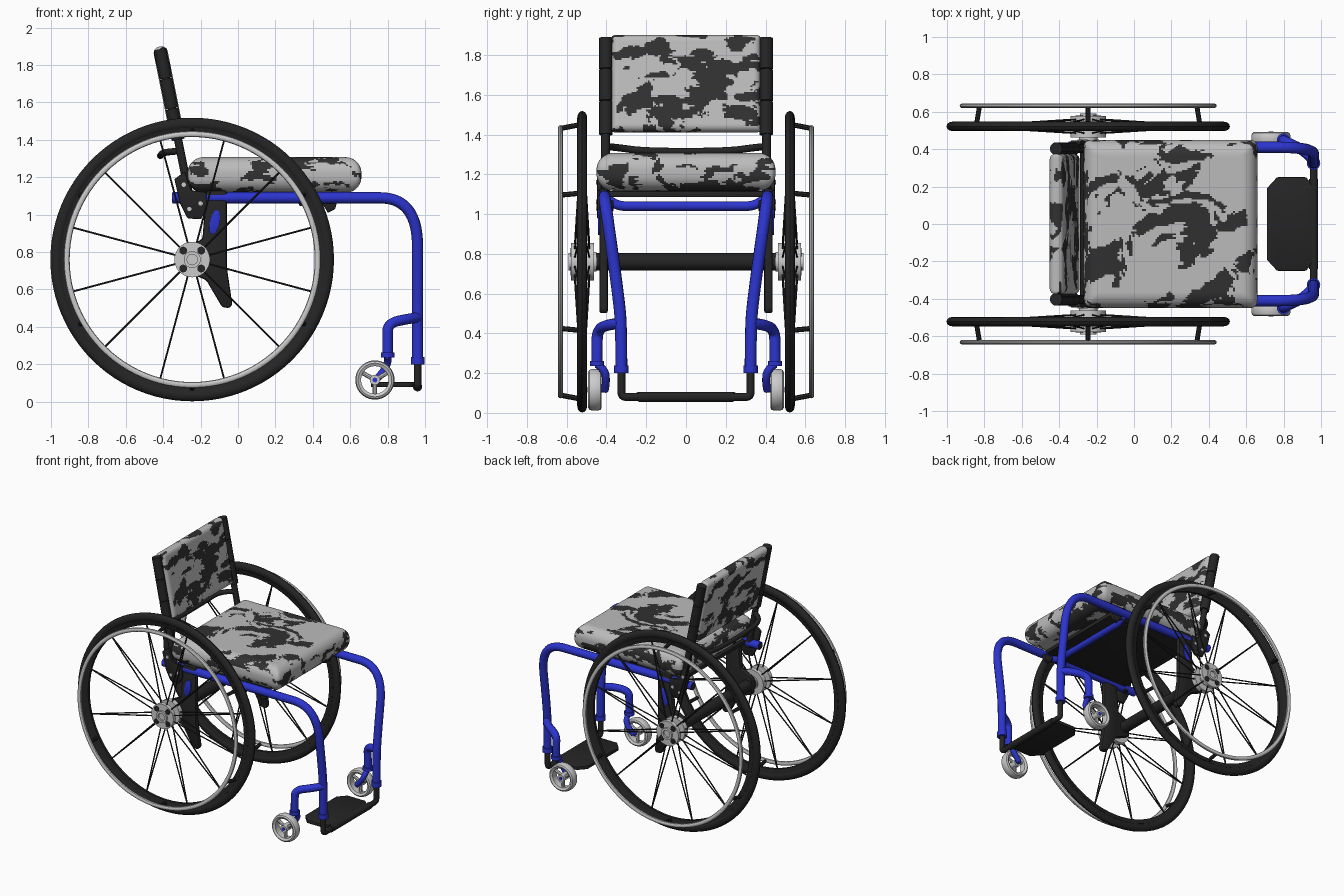
import bpy, bmesh, math
from mathutils import Vector, Matrix, noise

if "Cube" in bpy.data.objects:
    bpy.data.objects.remove(bpy.data.objects["Cube"])

def material(name, r, g, b):
    m = bpy.data.materials.new(name)
    m.diffuse_color = (r, g, b, 1)
    m.use_nodes = True
    m.node_tree.nodes["Principled BSDF"].inputs["Base Color"].default_value = m.diffuse_color
    return m

BLACK = material("black", .018, .018, .018)
BLUE = material("blue", .025, .035, .62)
LIGHT = material("fabric_light", .5, .5, .5)
DARK = material("fabric_dark", .03, .03, .03)

def finish(name, me, mats=(), angle=35):
    for m in mats:
        if m:
            me.materials.append(m)
    me.shade_smooth()
    me.set_sharp_from_angle(angle=math.radians(angle))
    ob = bpy.data.objects.new(name, me)
    bpy.context.collection.objects.link(ob)
    return ob

def from_bmesh(name, bm, mat=None):
    bmesh.ops.recalc_face_normals(bm, faces=bm.faces)
    me = bpy.data.meshes.new(name)
    bm.to_mesh(me)
    bm.free()
    return finish(name, me, [mat])

def tube(name, pts, r, mat=None):
    """Smooth capped tube along control points."""
    cu = bpy.data.curves.new(name, 'CURVE')
    cu.dimensions = '3D'
    cu.bevel_depth, cu.bevel_resolution, cu.use_fill_caps = r, 4, True
    sp = cu.splines.new('NURBS')
    sp.points.add(len(pts) - 1)
    for p, c in zip(sp.points, pts):
        p.co = (*c, 1)
    sp.order_u, sp.use_endpoint_u, sp.resolution_u = min(3, len(pts)), True, 10
    tmp = bpy.data.objects.new(name + "_path", cu)
    bpy.context.collection.objects.link(tmp)
    me = bpy.data.meshes.new_from_object(tmp.evaluated_get(bpy.context.evaluated_depsgraph_get()))
    bpy.data.objects.remove(tmp)
    me.materials.clear()
    return finish(name, me, [mat])

def rods(name, segs, r, mat=None, sides=8):
    """Straight cylinders between point pairs, as one object."""
    bm = bmesh.new()
    for a, b in segs:
        a, b = Vector(a), Vector(b)
        d = b - a
        m = Matrix.Translation((a + b) / 2) @ d.to_track_quat('Z', 'Y').to_matrix().to_4x4()
        bmesh.ops.create_cone(bm, cap_ends=True, segments=sides, radius1=r, radius2=r, depth=d.length, matrix=m)
    return from_bmesh(name, bm, mat)

def lathe(name, c, profile, mat=None, segs=64):
    """Closed (radius, y) profile spun about the y axis through c."""
    bm = bmesh.new()
    rings = []
    for i in range(segs):
        t = 2 * math.pi * i / segs
        rings.append([bm.verts.new((c[0] + r * math.cos(t), c[1] + y, c[2] + r * math.sin(t))) for r, y in profile])
    n = len(profile)
    for i in range(segs):
        A, B = rings[i], rings[(i + 1) % segs]
        for j in range(n):
            k = (j + 1) % n
            bm.faces.new((A[j], A[k], B[k], B[j]))
    return from_bmesh(name, bm, mat)

def oval(R, a, b, n=12):
    return [(R + a * math.cos(2 * math.pi * i / n), b * math.sin(2 * math.pi * i / n)) for i in range(n)]

def plate(name, pts, lo, hi, mat, bevel=.008, axis='y'):
    """Extruded outline: (x, z) along y, or (x, y) along z."""
    bm = bmesh.new()
    put = (lambda a, b, h: (a, h, b)) if axis == 'y' else (lambda a, b, h: (a, b, h))
    f = bm.faces.new([bm.verts.new(put(a, b, lo)) for a, b in pts])
    ext = bmesh.ops.extrude_face_region(bm, geom=[f])
    vs = [v for v in ext['geom'] if isinstance(v, bmesh.types.BMVert)]
    bmesh.ops.translate(bm, verts=vs, vec=put(0, 0, hi - lo))
    bmesh.ops.bevel(bm, geom=bm.edges[:], offset=bevel, segments=2, affect='EDGES', profile=.5)
    return from_bmesh(name, bm, mat)

def cushion(name, half, r, res, center, tilt, dark):
    """Padded rounded block with blotchy two-tone fabric."""
    bm = bmesh.new()
    for ax in range(3):
        u, v = (ax + 1) % 3, (ax + 2) % 3
        for s in (-1, 1):
            grid = []
            for i in range(res[u] + 1):
                row = []
                for j in range(res[v] + 1):
                    p = Vector()
                    p[ax] = s * half[ax]
                    p[u] = half[u] * (2 * i / res[u] - 1)
                    p[v] = half[v] * (2 * j / res[v] - 1)
                    core = Vector([max(-(h - r), min(h - r, c)) for c, h in zip(p, half)])
                    q = p - core
                    thin = min(range(3), key=lambda k: half[k])
                    plan = sum(abs(q[k]) ** 5 for k in range(3) if k != thin) ** .2
                    row.append(bm.verts.new(core + q * (r / max(1e-6, math.hypot(plan, q[thin])))))
                grid.append(row)
            for i in range(res[u]):
                for j in range(res[v]):
                    bm.faces.new((grid[i][j], grid[i + 1][j], grid[i + 1][j + 1], grid[i][j + 1]))
    bmesh.ops.remove_doubles(bm, verts=bm.verts, dist=1e-5)
    for f in bm.faces:
        f.material_index = int(dark(f.calc_center_median()))
    ob = from_bmesh(name, bm, LIGHT)
    ob.data.materials.append(DARK)
    ob.location, ob.rotation_euler = center, (0, tilt, 0)
    return ob

def blotch(p, sx, sy, sz):
    w = noise.noise(p * 7) * .6
    return noise.fractal(Vector((p.x * sx + w, p.y * sy + w, p.z * sz + 3.7)), .8, 2.1, 4)

def seat_dark(p):
    patch = math.exp(-(((p.x - .08) / .22) ** 2 + ((p.y - .04) / .22) ** 2)) if p.z > .07 else .4
    return blotch(p, 5, 7, 14) + .5 * patch > .3

def back_dark(p):
    ring = math.exp(-((math.hypot(p.y + .06, p.z + .03) - .17) / .08) ** 2)
    return blotch(p, 5, 5, 9) + .35 * ring > .22

# Seat and back upholstery
cushion("seat_cushion", (.465, .45, .095), .085, (92, 90, 18), (.195, 0, 1.212), 0, seat_dark)
cushion("back_cushion", (.038, .375, .248), .034, (8, 90, 60), (-.371, 0, 1.655), -.197, back_dark)
plate("seat_sling", [(-.24, -.39), (.5, -.39), (.5, .39), (-.24, .39)], 1.085, 1.115, BLACK, .006, 'z')

def back_x(z):
    return -.34 - .2 * (z - 1.5)

W = Vector((-.245, .522, .76))   # drive wheel centre
for s, side in ((1, "left"), (-1, "right")):
    def P(x, y, z):
        return (x, s * y, z)

    # Drive wheel: tyre, rim, hand rim and its struts, spokes
    c = (W.x, s * W.y, W.z)
    def around(r, y, t):
        return (W.x + r * math.cos(t), s * y, W.z + r * math.sin(t))
    lathe("tyre_" + side, c, oval(.726, .032, .025), BLACK, 96)
    lathe("wheel_rim_" + side, c, [(.668, -.01), (.705, -.019), (.705, .019), (.668, .01)], BLACK, 96)
    lathe("hand_rim_" + side, (W.x, s * .632, W.z), oval(.671, .016, .013, 10), None, 96)
    ang = [math.radians(30 + 60 * k) for k in range(6)]
    rods("hand_rim_struts_" + side, [(around(.69, .53, t), around(.671, .63, t)) for t in ang], .013, BLACK)
    ang = [math.radians(15 + 30 * k) for k in range(12)]
    rods("spokes_" + side, [(around(.07, y, t), around(.68, W.y, t)) for t in ang for y in (.485, .56)], .005, BLACK, 6)

    # Hub: two flanges, core, cap and dark recesses
    rods("hub_flanges_" + side, [(P(W.x, .462, W.z), P(W.x, .5, W.z)), (P(W.x, .548, W.z), P(W.x, .578, W.z))], .095, None, 40)
    rods("hub_core_" + side, [(P(W.x, .45, W.z), P(W.x, .57, W.z))], .05, None, 24)
    lathe("hub_cap_" + side, (W.x, s * .582, W.z), [(.028, -.01), (.045, -.01), (.045, .01), (.028, .01)], None, 24)
    ang = [math.radians(45 + 90 * k) for k in range(4)]
    rods("hub_recesses_" + side, [(around(.068, .57, t), around(.068, .581, t)) for t in ang], .021, BLACK, 16)

    # Main frame tube, from behind the seat down to the foot rest
    tube("side_frame_" + side, [P(-.35, .41, 1.09), P(.1, .41, 1.09), P(.56, .41, 1.09), P(.96, .41, 1.09),
                                P(.96, .337, .57), P(.96, .325, .42), P(.96, .325, .2)], .03, BLUE)
    rods("frame_collar_" + side, [(P(.96, .325, .2), P(.96, .325, .238))], .036, BLUE, 20)
    rods("frame_end_" + side, [(P(-.353, .41, 1.09), P(-.33, .41, 1.09))], .026, BLACK, 16)
    plate("sling_clamp_" + side, [(.32, 1.07), (.53, 1.07), (.52, 1.03), (.48, 1.01), (.46, 1.045), (.33, 1.045)],
          *sorted((s * .365, s * .395)), BLACK, .005)

    # Axle mount with blue oval
    plate("axle_mount_" + side, [(-.17, 1.13), (-.06, 1.13), (-.06, .72), (-.03, .52), (-.045, .5), (-.085, .505),
                                 (-.17, .65), (-.29, .7), (-.29, .82), (-.19, .87)], *sorted((s * .393, s * .436)), BLACK, .012)
    plate("axle_mount_oval_" + side, [(-.125 + .027 * math.cos(t) + .012 * math.sin(t), .96 + .065 * math.sin(t))
                                      for t in [math.pi * k / 10 for k in range(20)]],
          *sorted((s * .43, s * .442)), BLUE, .002)

    # Back post, sleeve segments and base bracket
    rods("back_post_" + side, [(P(back_x(1.06), .405, 1.06), P(back_x(1.86), .405, 1.86))], .022, BLACK, 16)
    for k, (z0, z1) in enumerate(((1.4, 1.565), (1.57, 1.725), (1.73, 1.885))):
        m = (z0 + z1) / 2
        tube(f"back_sleeve_{side}_{k + 1}", [P(back_x(z), .403, z) for z in (z0, m, z1)], .034, BLACK)
    plate("back_bracket_" + side, [(-.34, 1.19), (-.285, 1.23), (-.25, 1.13), (-.17, 1.12), (-.165, 1.03), (-.2, .975),
                                   (-.27, .98), (-.31, 1.06)], *sorted((s * .425, s * .447)), BLACK, .006)
    rods("bracket_bolts_" + side, [(P(x, .44, z), P(x, .452, z)) for x, z in ((-.29, 1.16), (-.26, 1.03), (-.2, 1.06))],
         .012, None, 12)

    # Caster arm, one-sided fork and caster wheel
    tube("caster_arm_" + side, [P(.96, .335, .45), P(.92, .39, .445), P(.8, .445, .42), P(.8, .448, .33), P(.8, .448, .24)],
         .028, BLUE)
    rods("caster_stem_" + side, [(P(.8, .448, .235), P(.8, .448, .262))], .036, BLUE, 20)
    tube("caster_fork_" + side, [P(.8, .448, .245), P(.805, .41, .22), P(.78, .4, .16), P(.735, .408, .115)], .02, BLUE)
    cc = (.732, s * .458, .116)
    lathe("caster_tyre_" + side, cc, [(.074, -.025), (.09, -.034), (.1, -.028), (.105, -.012),
                                      (.105, .012), (.1, .028), (.09, .034), (.074, .025)], None, 40)
    rods("caster_spokes_" + side, [(cc, (cc[0] + .08 * math.cos(t), cc[1], cc[2] + .08 * math.sin(t)))
                                   for t in [math.radians(30 + 120 * k) for k in range(3)]], .012)
    rods("caster_hub_" + side, [(P(cc[0], .425, cc[2]), P(cc[0], .49, cc[2]))], .027, None, 20)
    rods("caster_axle_" + side, [(P(cc[0], .4, cc[2]), P(cc[0], .495, cc[2]))], .013, BLUE, 12)

# Cross members
rods("axle_tube", [((W.x, -.455, W.z), (W.x, .455, W.z))], .043, BLACK, 28)
tube("front_cross_bar", [(.43, -.41, 1.09), (.43, -.36, 1.04), (.43, -.25, 1.04), (.43, .25, 1.04), (.43, .36, 1.04),
                         (.43, .41, 1.09)], .024, BLUE)
tube("back_cross_bar", [(-.31, -.4, 1.34), (-.4, -.35, 1.335), (-.415, -.2, 1.315), (-.415, .2, 1.315),
                        (-.4, .35, 1.335), (-.31, .4, 1.34)], .018, BLACK)

# Foot rest: hanger tube, clamp and plate
tube("foot_hanger", [(.96, -.325, .23), (.96, -.325, .13), (.96, -.325, .08), (.96, -.27, .08), (.96, 0, .08),
                     (.96, .27, .08), (.96, .325, .08), (.96, .325, .13), (.96, .325, .23)], .02, BLACK)
rods("foot_clamp", [((.96, -.24, .08), (.96, .24, .08))], .025, BLACK, 20)
plate("foot_plate", [(.71, -.19), (.765, -.25), (.92, -.25), (.97, -.19), (.97, .19), (.92, .25), (.765, .25), (.71, .19)],
      .078, .104, BLACK, .006, 'z')
